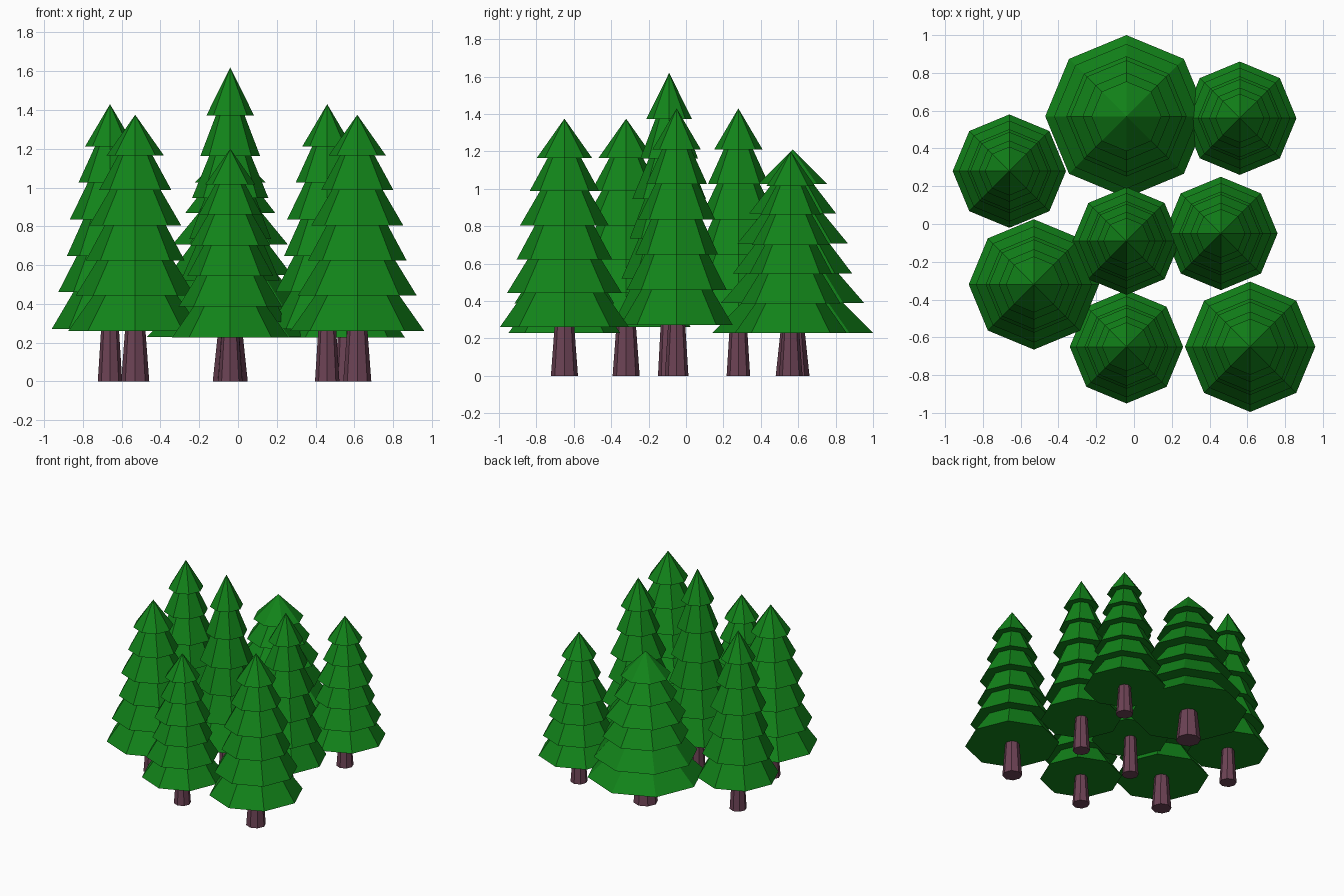
import bpy, math

if "Cube" in bpy.data.objects:
    bpy.data.objects.remove(bpy.data.objects["Cube"])


def material(name, color):
    m = bpy.data.materials.new(name)
    m.diffuse_color = (*color, 1)
    m.use_nodes = True
    m.node_tree.nodes["Principled BSDF"].inputs["Base Color"].default_value = m.diffuse_color
    return m


green = material("needles", (0.006, 0.23, 0.01))
bark = material("bark", (0.15, 0.055, 0.09))
SIDES = 8


def lathe(name, profile, mat):
    """Turn an (r, z) profile, top to bottom, into a flat-faced solid."""
    verts, faces, rings = [], [], []
    for r, z in profile:
        n = 1 if r == 0 else SIDES
        rings.append([len(verts) + i for i in range(n)])
        for i in range(n):
            a = 2 * math.pi * i / SIDES
            verts.append((r * math.cos(a), r * math.sin(a), z))
    for up, low in zip(rings, rings[1:]):
        for i in range(SIDES):
            j = (i + 1) % SIDES
            if len(up) == 1:
                faces.append((up[0], low[i], low[j]))
            else:
                faces.append((up[i], low[i], low[j], up[j]))
    if len(rings[0]) > 1:
        faces.append(rings[0])
    faces.append(rings[-1][::-1])
    mesh = bpy.data.meshes.new(name)
    mesh.from_pydata(verts, [], faces)
    mesh.materials.append(mat)
    return mesh


# Unit tree: radius 1, height 1; each tier flares out, then steps back under
tiers = [(0.43, 0.847, 0.26), (0.54, 0.718, 0.38), (0.69, 0.584, 0.46),
         (0.74, 0.453, 0.57), (0.89, 0.322, 0.63)]
profile = [(0, 1)]
for outer, z, inner in tiers:
    profile += [(outer, z), (inner, z)]
profile.append((1, 0.19))
foliage = lathe("foliage", profile, green)
trunk = lathe("trunk", [(0.135, 0.25), (0.21, 0)], bark)

# Trees: x, y, radius, height
trees = [
    (-0.04, 0.57, 0.43, 1.21), (0.56, 0.56, 0.30, 1.20),
    (-0.66, 0.28, 0.30, 1.43), (-0.04, -0.09, 0.285, 1.62),
    (0.46, -0.05, 0.30, 1.43), (-0.53, -0.32, 0.345, 1.375),
    (-0.04, -0.65, 0.30, 1.20), (0.615, -0.65, 0.345, 1.375),
]
for x, y, r, h in trees:
    for mesh in (foliage, trunk):
        ob = bpy.data.objects.new("tree_" + mesh.name, mesh)
        ob.location = (x, y, 0)
        ob.scale = (r, r, h)
        bpy.context.collection.objects.link(ob)
